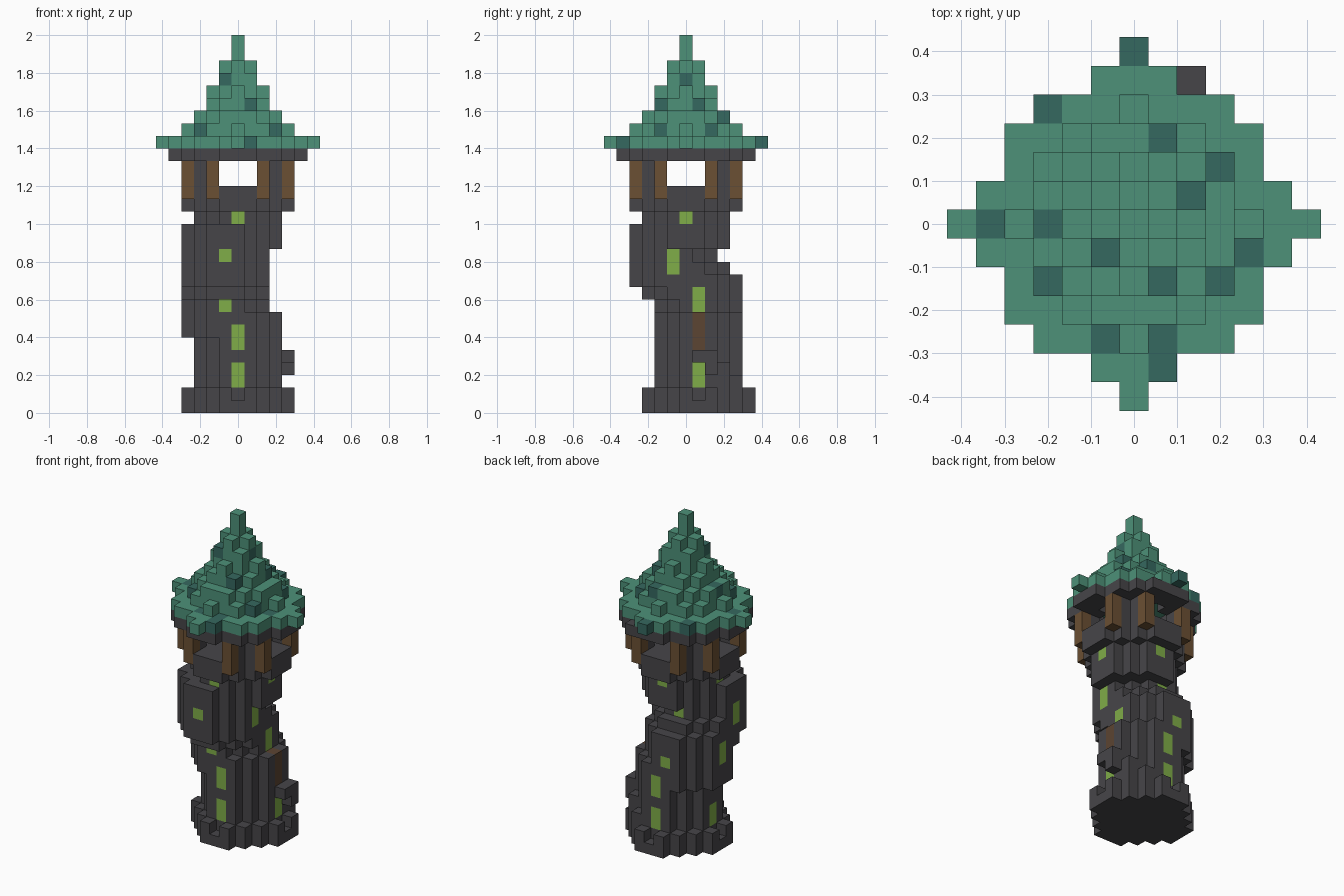
import bpy
import bmesh
from mathutils import Vector

U = 1 / 15  # edge length of one block

if "Cube" in bpy.data.objects:
    bpy.data.objects.remove(bpy.data.objects["Cube"])


def material(name, r, g, b):
    m = bpy.data.materials.new(name)
    m.use_nodes = True
    m.diffuse_color = (r, g, b, 1)
    m.node_tree.nodes["Principled BSDF"].inputs["Base Color"].default_value = (r, g, b, 1)
    return m


STONE = material("dark stone", .062, .060, .066)
ROOF = material("green roof", .075, .285, .19)
MOSS = material("dark green roof", .036, .14, .115)
WOOD = material("brown wood", .147, .08, .033)
DOOR = material("door wood", .107, .058, .032)
GLOW = material("green window", .216, .418, .065)

parts = {}  # part name -> {block cell: material}


def put(part, cells, mat):
    parts.setdefault(part, {}).update({c: mat for c in cells})


def disc(cx, cy, limit, levels, hole=-1):
    """Blocks whose squared distance from the centre lies in (hole, limit]."""
    return [(cx + x, cy + y, k) for k in levels
            for x in range(-6, 7) for y in range(-6, 7)
            if hole < x * x + y * y <= limit]


def spikes(r, k):
    return [(r, 0, k), (-r, 0, k), (0, r, k), (0, -r, k)]


def mirrored(x, y, levels):
    return [(sx * a, sy * b, k) for k in levels for a, b in ((x, y), (y, x))
            for sx in (1, -1) for sy in (1, -1)]


# Foundation: full slab with raised corner blocks
put("foundation", disc(0, 1, 17, [0]), STONE)
rim = [c for c in disc(0, 1, 17, [1]) if c[0] != 0 and c[1] != 1]
put("foundation", rim, STONE)

# Crooked shaft: overlapping round sections with wandering centres
for cx, cy, low, high in ((0, 1, 1, 7), (-1, 1, 6, 10), (-1, 0, 9, 11),
                          (-1, -1, 10, 14), (0, 0, 13, 15)):
    put("shaft", disc(cx, cy, 10, range(low, high + 1)), STONE)


# Windows on all four sides of a section
def windows(cx, cy, x_levels, y_levels):
    for s in (-3, 3):
        put("shaft", [(cx + s, cy, k) for k in x_levels], GLOW)
        put("shaft", [(cx, cy + s, k) for k in y_levels], GLOW)


windows(0, 1, (2, 3), (2, 3, 5, 6))
windows(-1, 1, (8, 9), (8,))
windows(-1, -1, (11, 12), (12,))
windows(0, 0, (15,), (15,))
# Restore stone where a neighbouring section covers a window
put("shaft", [(-3, 0, 15 - 1)], STONE)

# Door and the outside steps that wind up to it
put("shaft", [(3, 1, k) for k in (5, 6, 7)], DOOR)
steps = ((4, 1), (4, 2), (3, 3), (2, 4), (1, 5))
for i, k in enumerate((4, 3, 2, 1)):
    put("steps", [steps[i] + (k,), steps[i + 1] + (k,)], STONE)

# Lookout platform, parapet, corner walls and posts
put("platform", disc(0, 0, 17, (16, 17)), STONE)
put("corner_walls", mirrored(3, 2, (18, 19)), STONE)
put("posts", mirrored(4, 2, (17, 18, 19)), WOOD)

# Stone ring carrying the roof
put("roof_ring", disc(0, 0, 26, [20], hole=9), STONE)
put("roof_ring", [(2, 5, 20)], STONE)

# Stepped conical roof with axial spikes
for k, limit, spike in ((21, 26, 6), (22, 13, 4), (23, 10, 3), (24, 5, 2),
                        (25, 2, 2), (26, 2, 1), (27, 1, 1), (28, 0, 0), (29, 0, 0)):
    put("roof", disc(0, 0, limit, [k]) + spikes(spike, k), ROOF)

# Dark tiles: the top block of scattered columns
dark = {(0, 6), (-3, 4), (1, 3), (3, 2), (2, 1), (-5, 0), (-3, 0), (4, -1),
        (-3, -2), (1, -2), (3, -2), (-1, -4), (1, -4), (1, -5), (-1, -1)}
for x, y in dark:
    column = [c for c in parts["roof"] if c[:2] == (x, y)]
    if column:
        put("roof", [max(column, key=lambda c: c[2])], MOSS)
put("roof", [(1, 0, 26)], MOSS)

# Turn block sets into meshes, keeping only exposed faces
solid = {c for cells in parts.values() for c in cells}
AXES = [Vector(v) for v in ((1, 0, 0), (0, 1, 0), (0, 0, 1))]

for name, cells in parts.items():
    mats = list(dict.fromkeys(cells.values()))
    bm = bmesh.new()
    for cell, mat in cells.items():
        centre = Vector(cell) + Vector((0, 0, .5))
        for i in range(3):
            for s in (1, -1):
                n = AXES[i] * s
                if tuple(int(a + b) for a, b in zip(cell, n)) in solid:
                    continue
                u, v = AXES[(i + 1) % 3], AXES[(i + 2) % 3] * s
                corners = (-u - v, u - v, u + v, v - u)
                face = bm.faces.new([bm.verts.new((centre + (n + c) / 2) * U) for c in corners])
                face.material_index = mats.index(mat)
    bmesh.ops.remove_doubles(bm, verts=bm.verts, dist=.001)
    mesh = bpy.data.meshes.new(name)
    bm.to_mesh(mesh)
    bm.free()
    for m in mats:
        mesh.materials.append(m)
    bpy.context.collection.objects.link(bpy.data.objects.new(name, mesh))
